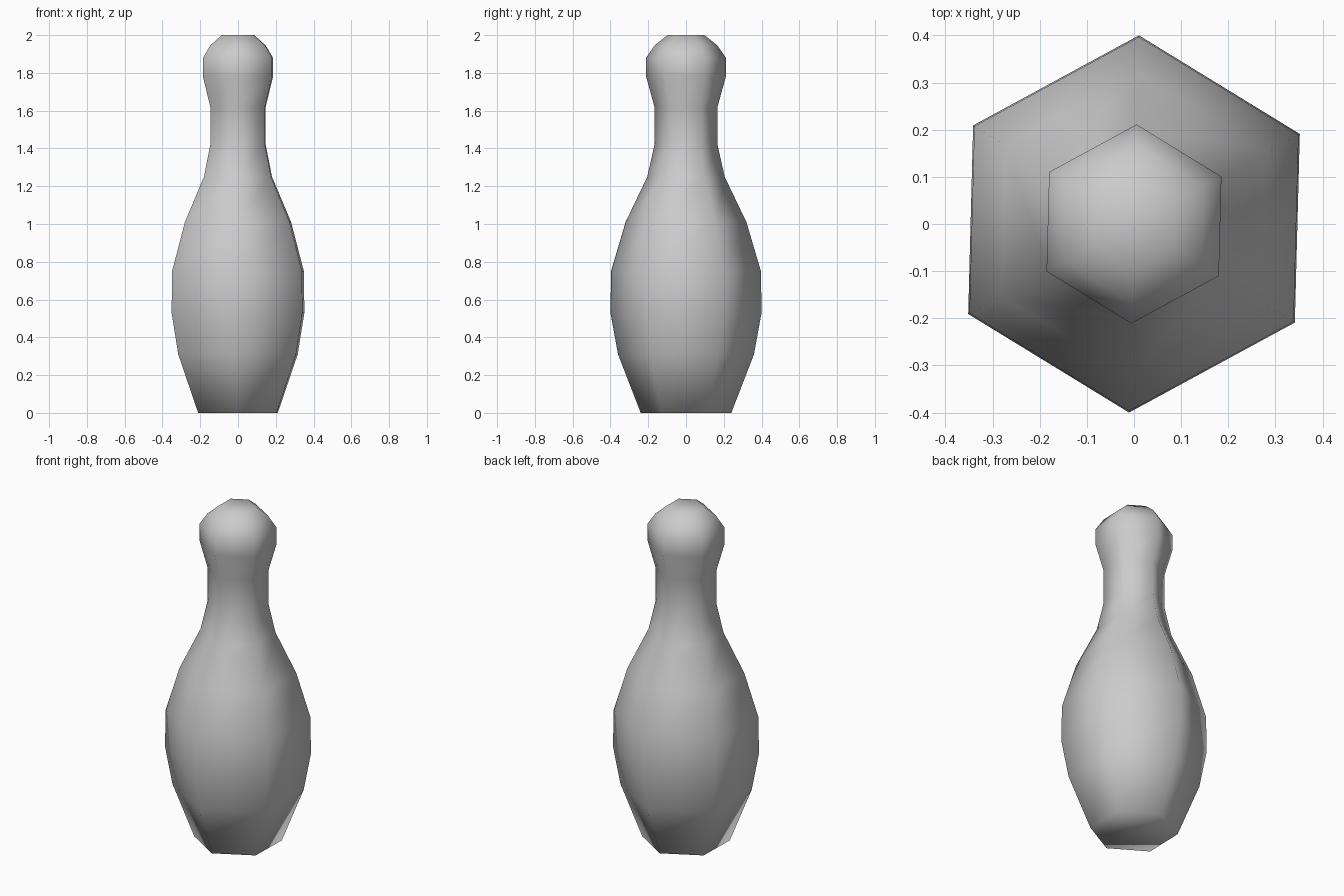
import bpy, bmesh
from math import cos, sin, radians

cube = bpy.data.objects.get("Cube")
if cube:
    bpy.data.objects.remove(cube, do_unlink=True)

SIDES = 6
TURN = radians(88.5)

# Profile from base to crown: (radius, height)
PROFILE = [(0.24, 0), (0.36, 0.31), (0.4, 0.53), (0.397, 0.75), (0.32, 1.01),
           (0.205, 1.25), (0.167, 1.42), (0.167, 1.62), (0.211, 1.78),
           (0.211, 1.88), (0.167, 1.945), (0.098, 2.0)]

# Plain grey finish
grey = bpy.data.materials.new("light_grey")
grey.use_nodes = True
colour = (0.6, 0.6, 0.6, 1)
grey.diffuse_color = colour
grey.node_tree.nodes["Principled BSDF"].inputs["Base Color"].default_value = colour

# Six-sided lathed body
bm = bmesh.new()
rings = []
for radius, height in PROFILE:
    angles = [TURN + radians(360 / SIDES) * i for i in range(SIDES)]
    rings.append([bm.verts.new((radius * cos(a), radius * sin(a), height)) for a in angles])
for low, high in zip(rings, rings[1:]):
    for i in range(SIDES):
        j = (i + 1) % SIDES
        bm.faces.new((low[i], low[j], high[j], high[i]))

# Flat base and crown caps
bm.faces.new(rings[0][::-1])
bm.faces.new(rings[-1])
bmesh.ops.recalc_face_normals(bm, faces=bm.faces[:])
for face in bm.faces:
    face.smooth = True

mesh = bpy.data.meshes.new("pin_body")
bm.to_mesh(mesh)
bm.free()
mesh.materials.append(grey)
pin = bpy.data.objects.new("pin_body", mesh)
bpy.context.collection.objects.link(pin)
